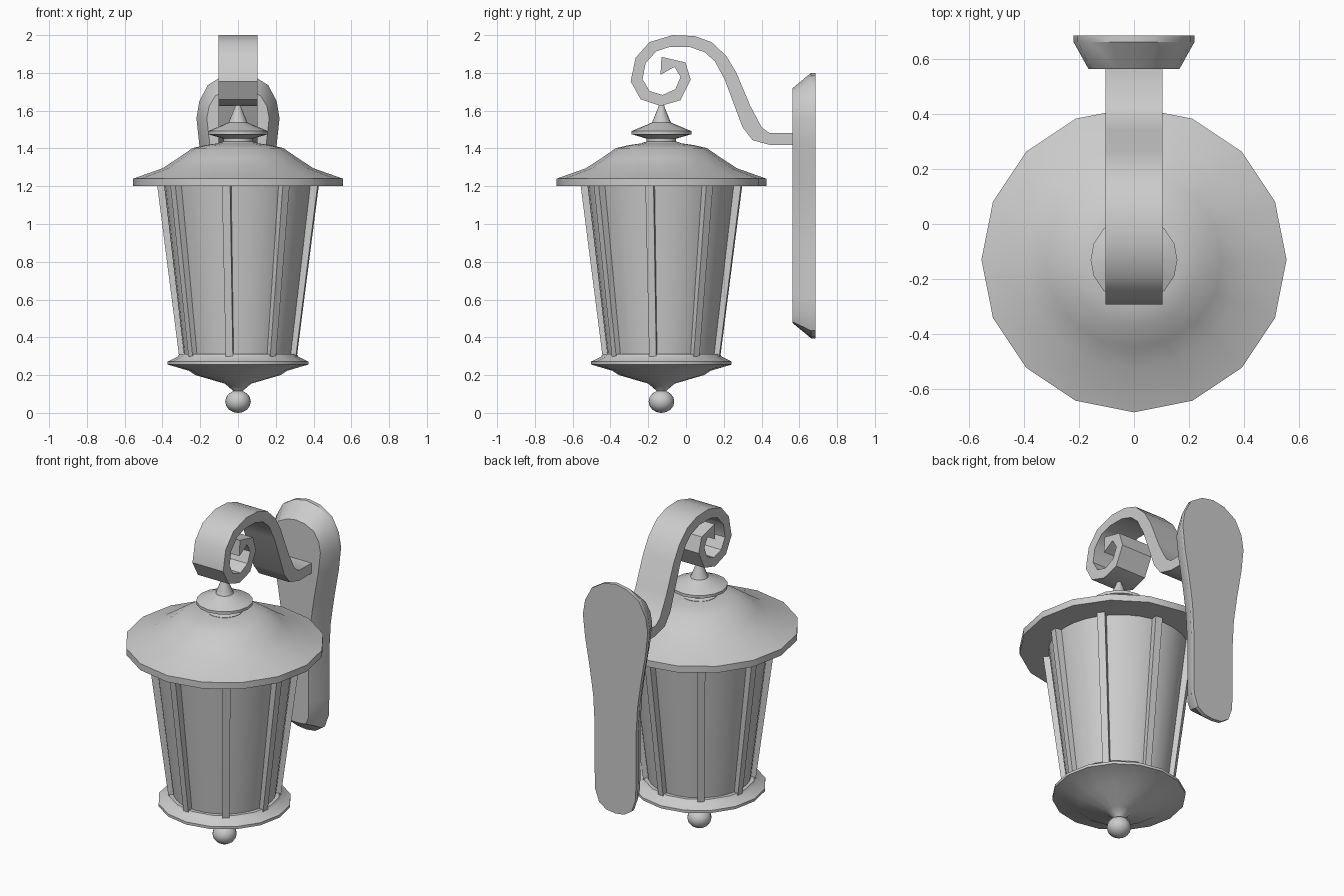
import bpy, bmesh
from math import sin, cos, pi, radians
from mathutils import Vector

if "Cube" in bpy.data.objects:
    bpy.data.objects.remove(bpy.data.objects["Cube"])

AXIS_Y = -0.13   # lantern axis


def loft(name, rings, smooth=35):
    """Skin a list of equal-length closed rings and cap both ends."""
    bm = bmesh.new()
    vs = [[bm.verts.new(p) for p in ring] for ring in rings]
    n = len(vs[0])
    for a, b in zip(vs, vs[1:]):
        for i in range(n):
            j = (i + 1) % n
            bm.faces.new((a[i], a[j], b[j], b[i]))
    bm.faces.new(vs[0])
    bm.faces.new(vs[-1])
    bmesh.ops.recalc_face_normals(bm, faces=bm.faces)
    me = bpy.data.meshes.new(name)
    bm.to_mesh(me)
    bm.free()
    ob = bpy.data.objects.new(name, me)
    bpy.context.collection.objects.link(ob)
    bpy.ops.object.select_all(action='DESELECT')
    ob.select_set(True)
    bpy.context.view_layer.objects.active = ob
    if smooth:
        bpy.ops.object.shade_smooth_by_angle(angle=radians(smooth))
    return ob


def lathe(name, profile, n=16):
    """Turn a (radius, z) profile around the lantern axis."""
    return loft(name, [[(r * cos(2 * pi * i / n), AXIS_Y + r * sin(2 * pi * i / n), z)
                        for i in range(n)] for r, z in profile])


# Lantern body
lathe("roof", [(.555, 1.20), (.555, 1.24), (.40, 1.295), (.32, 1.347),
               (.24, 1.402), (.17, 1.418), (.10, 1.428)])
lathe("finial", [(.10, 1.41), (.10, 1.43), (.078, 1.437), (.078, 1.452), (.095, 1.457),
                 (.158, 1.475), (.158, 1.492), (.05, 1.537), (.018, 1.615), (.014, 1.63)])
lathe("glass", [(.285, .30), (.392, 1.21)], 32)
lathe("base", [(.31, .312), (.32, .297), (.372, .272), (.372, .256), (.26, .223),
               (.225, .20), (.07, .155), (.02, .112), (.015, .10)][::-1])
lathe("base_ball", [(max(.003, .068 * sin(pi * k / 8)), .06 - .06 * cos(pi * k / 8))
                    for k in range(9)])

# Eight leaning bars around the glass
for k in range(8):
    a = -pi / 2 - radians(8.5) + k * pi / 4
    out, side = Vector((cos(a), sin(a), 0)), Vector((-sin(a), cos(a), 0))
    rings = []
    for z, r0, r1, w in ((.295, .275, .312, .019), (1.21, .375, .43, .022)):
        c = Vector((0, AXIS_Y, z))
        rings.append([c + out * r + side * s
                      for r, s in ((r0, -w), (r1, -w), (r1, w), (r0, w))])
    loft(f"bar_{k + 1}", rings, smooth=0)

# Scroll arm: outer and inner edges of the strip in (y, z)
outer = [(.575, 1.481), (.442, 1.481), (.40, 1.513), (.341, 1.624), (.267, 1.80),
         (.214, 1.889), (.135, 1.963), (.045, 1.995), (-.07, 2.0), (-.193, 1.963),
         (-.267, 1.88), (-.293, 1.755), (-.24, 1.66), (-.135, 1.625), (-.03, 1.655),
         (.025, 1.765), (-.003, 1.855), (-.13, 1.885)]
inner = [(.575, 1.418), (.447, 1.418), (.352, 1.444), (.299, 1.513), (.204, 1.767),
         (.152, 1.862), (.098, 1.91), (.02, 1.937), (-.087, 1.937), (-.156, 1.915),
         (-.214, 1.852), (-.23, 1.767), (-.193, 1.704), (-.124, 1.683), (-.056, 1.714),
         (-.029, 1.778), (-.061, 1.832), (-.135, 1.79)]
W = .104
loft("scroll_arm", [[(-W, *o), (W, *o), (W, *i), (-W, *i)] for o, i in zip(outer, inner)], 40)

# Wall plate: mirrored half outline in (x, z), bevelled toward the front
half = [(0, 1.80), (.08, 1.785), (.16, 1.735), (.205, 1.65), (.22, 1.56), (.205, 1.42),
        (.175, 1.25), (.15, 1.08), (.14, .90), (.14, .62), (.137, .51), (.11, .435),
        (.06, .402), (0, .395)]
outline = [Vector(p) for p in half] + [Vector((-x, z)) for x, z in half[-2:0:-1]]
front = []
for i, p in enumerate(outline):
    t = (outline[(i + 1) % len(outline)] - outline[i - 1]).normalized()
    front.append(Vector((p.x + t.y * .055, p.y - t.x * .082)))
loft("wall_plate", [[(p.x, y, p.y) for p in ring] for y, ring in
                    ((.685, outline), (.662, outline), (.563, front))])
